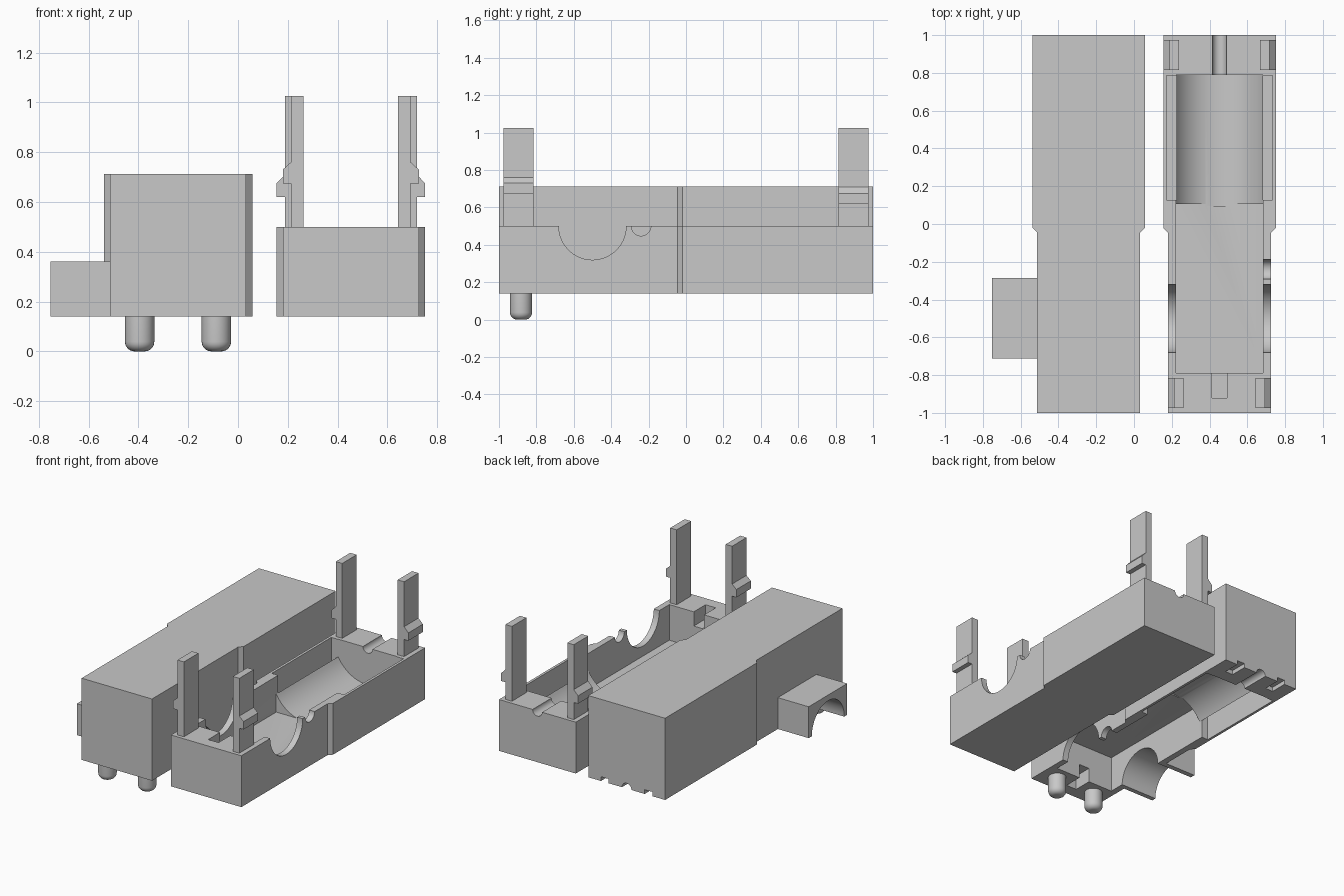
import bpy, bmesh, math
from mathutils import Matrix, Vector

if "Cube" in bpy.data.objects:
    bpy.data.objects.remove(bpy.data.objects["Cube"], do_unlink=True)

grey = bpy.data.materials.new("plain grey")
grey.use_nodes = True
grey.diffuse_color = (0.58, 0.58, 0.58, 1)
grey.node_tree.nodes["Principled BSDF"].inputs["Base Color"].default_value = grey.diffuse_color


def finish(name, bm):
    bmesh.ops.recalc_face_normals(bm, faces=bm.faces)
    mesh = bpy.data.meshes.new(name)
    bm.to_mesh(mesh)
    bm.free()
    mesh.materials.append(grey)
    obj = bpy.data.objects.new(name, mesh)
    bpy.context.collection.objects.link(obj)
    return obj


def prism(name, points, depth):
    """Extrude a closed outline of 3D points along the depth vector."""
    bm = bmesh.new()
    face = bm.faces.new([bm.verts.new(p) for p in points])
    grown = bmesh.ops.extrude_face_region(bm, geom=[face])["geom"]
    bmesh.ops.translate(bm, vec=Vector(depth),
                        verts=[v for v in grown if isinstance(v, bmesh.types.BMVert)])
    return finish(name, bm)


def box(name, x0, x1, y0, y1, z0, z1):
    z0, z1 = sorted((z0, z1))
    outline = [(x0, y0, z0), (x1, y0, z0), (x1, y1, z0), (x0, y1, z0)]
    return prism(name, outline, (0, 0, z1 - z0))


def rod(name, centre, radius, length, axis):
    bm = bmesh.new()
    turn = Matrix.Rotation(math.pi / 2, 4, "Y" if axis == "x" else "X")
    bmesh.ops.create_cone(bm, cap_ends=True, segments=64, radius1=radius, radius2=radius,
                          depth=length, matrix=Matrix.Translation(centre) @ turn)
    return finish(name, bm)


def combine(obj, others, operation):
    for other in others:
        mod = obj.modifiers.new("combine", "BOOLEAN")
        mod.operation, mod.solver, mod.object = operation, "EXACT", other
        bpy.context.view_layer.objects.active = obj
        bpy.ops.object.modifier_apply(modifier=mod.name)
        bpy.data.objects.remove(other, do_unlink=True)


def smooth(obj):
    bpy.ops.object.select_all(action="DESELECT")
    obj.select_set(True)
    bpy.context.view_layer.objects.active = obj
    bpy.ops.object.shade_smooth_by_angle(angle=math.radians(30))


def shell(name, cx, z0, z1):
    """Long block that steps out to a wider rear half."""
    half = [(0.273, -1), (0.273, -0.045), (0.298, -0.02), (0.298, 1)]
    outline = [(cx + x, y, z0) for x, y in half]
    outline += [(cx - x, y, z0) for x, y in reversed(half)]
    return prism(name, outline, (0, 0, z1 - z0))


def cavity(cx, rim, up):
    """Cutters for the hollow side; up is 1 for opening upward, -1 for downward."""
    top = rim + 0.1 * up
    # Shallow barrel, trimmed to the width of the well
    barrel = rod("barrel", (cx, 0.4425, rim), 0.26, 0.695, "y")
    combine(barrel, [box("trim", cx - 0.23, cx + 0.23, -1, 1, rim - 0.5, rim + 0.5)], "INTERSECT")
    cuts = [
        box("well", cx - 0.23, cx + 0.23, -0.79, 0.105, rim - 0.25 * up, top),
        barrel,
        rod("wire_groove", (cx, 0.95, rim), 0.037, 0.4, "y"),
        box("front_slot", cx - 0.04, cx + 0.04, -0.92, -0.75, rim - 0.1 * up, top),
        rod("side_arch", (cx, -0.5, rim), 0.18, 1.4, "x"),
        rod("small_arch", (cx + 0.3, -0.24, rim), 0.052, 0.3, "x"),
    ]
    for side in (-1, 1):
        a, b = sorted((cx + side * 0.229, cx + side * 0.28))
        cuts.append(box("side_pocket", a, b, 0.127, 0.787, rim - 0.2 * up, top))
    return cuts


# Tray, open upward
TRAY_X, COVER_X = 0.453, -0.24
tray = shell("tray", TRAY_X, 0.14, 0.5)
combine(tray, cavity(TRAY_X, 0.5, 1), "DIFFERENCE")
smooth(tray)

# Snap clips with hooked outer edges
CLIPS = [("front", -0.975, 0.24, 0.675, 0.73, 0.76), ("rear", 0.815, 0.265, 0.62, 0.675, 0.71)]
for end, y, outer, low, mid, high in CLIPS:
    for side, word in ((1, "left"), (-1, "right")):
        profile = [(outer - 0.05, 0.49), (outer, 0.49), (outer, low), (outer + 0.033, low),
                   (outer + 0.033, mid), (outer, high), (outer, 1.025), (outer - 0.05, 1.025)]
        prism(f"{end}_{word}_clip", [(TRAY_X + side * x, y, z) for x, z in profile], (0, 0.16, 0))

# Cover, open downward, with a side arm and shallow rear notches
cover = shell("cover", COVER_X, 0.14, 0.713)
combine(cover, [box("arm", -0.752, -0.45, -0.712, -0.285, 0.14, 0.36)], "UNION")
cuts = cavity(COVER_X, 0.14, -1)
for side in (-1, 1):
    x = COVER_X + side * 0.17
    cuts.append(box("rear_notch", x - 0.03, x + 0.03, 0.88, 1.05, 0.05, 0.17))
combine(cover, cuts, "DIFFERENCE")
smooth(cover)

# Round-ended locating pegs under the cover front
for x, word in ((-0.087, "left"), (-0.395, "right")):
    bm = bmesh.new()
    arc = [math.radians(a) for a in range(0, 91, 15)]
    profile = [(0.02 + 0.039 * math.sin(a), 0.039 - 0.039 * math.cos(a)) for a in arc]
    profile = [(0, 0)] + profile + [(0.059, 0.16), (0, 0.16)]
    verts = [bm.verts.new((x + r, -0.882, z)) for r, z in profile]
    edges = [bm.edges.new(pair) for pair in zip(verts, verts[1:])]
    bmesh.ops.spin(bm, geom=verts + edges, cent=(x, -0.882, 0), axis=(0, 0, 1),
                   angle=math.tau, steps=32)
    bmesh.ops.remove_doubles(bm, verts=bm.verts, dist=0.0005)
    smooth(finish(f"{word}_peg", bm))
